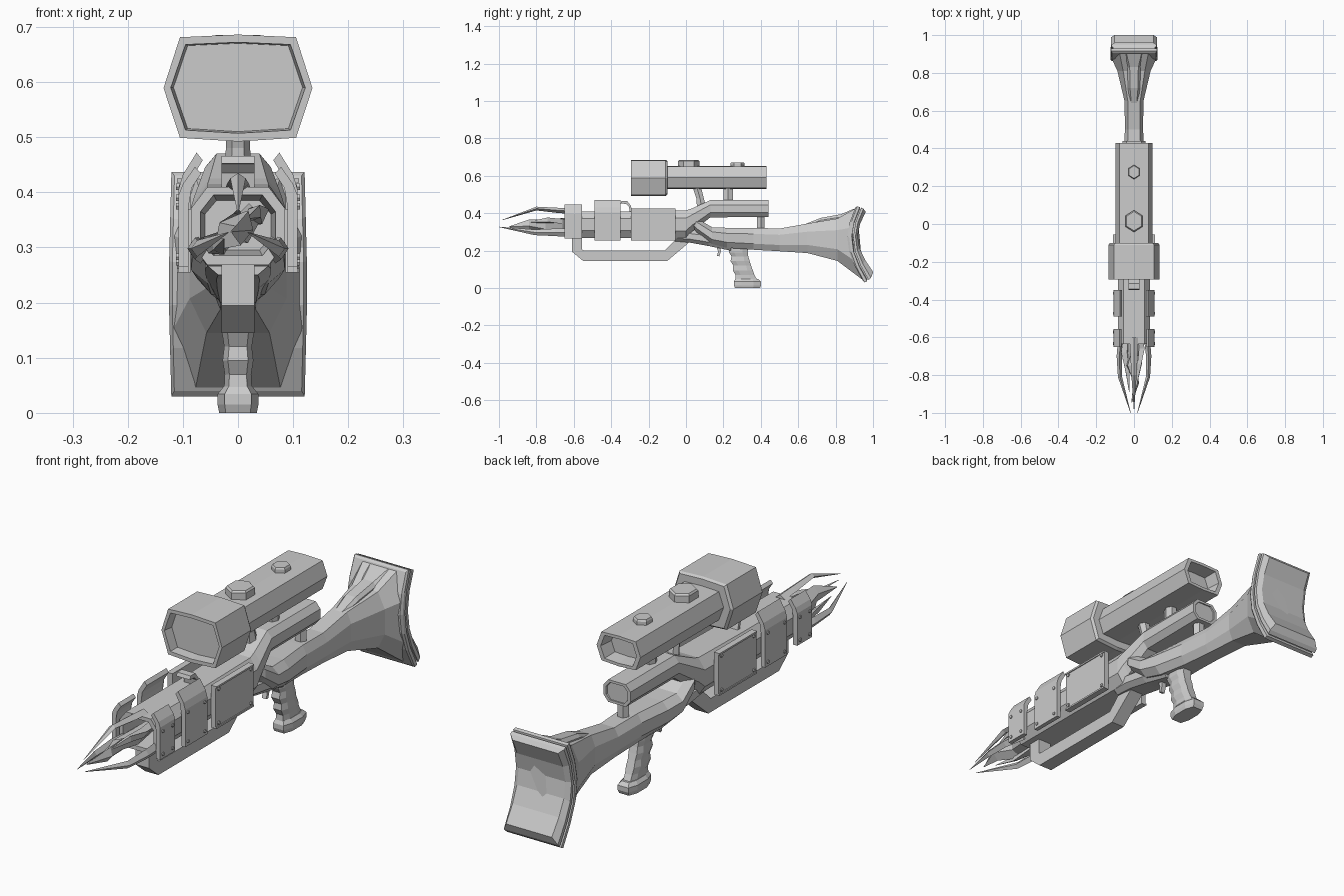
import bpy, bmesh, math

OCT = [(1, .45), (.65, 1), (-.65, 1), (-1, .45), (-1, -.45), (-.65, -1), (.65, -1), (1, -.45)]
SCOPE = [(1, 0), (.78, .95), (0, 1), (-.78, .95), (-1, 0), (-.78, -.93), (0, -1), (.78, -.93)]
HEX = [(1, 0), (.5, 1), (-.5, 1), (-1, 0), (-.5, -1), (.5, -1)]


def loft(name, rings, strip=False):
    """Skin a list of equal-length 3D rings and close both ends."""
    bm = bmesh.new()
    vs = [[bm.verts.new(p) for p in r] for r in rings]
    n = len(rings[0])
    for a, b in zip(vs, vs[1:]):
        for i in range(n):
            j = (i + 1) % n
            bm.faces.new((a[i], a[j], b[j], b[i]))
    for cap in (vs[0], vs[-1]):
        if strip:
            for i in range(n // 2 - 1):
                bm.faces.new((cap[i], cap[i + 1], cap[n - 2 - i], cap[n - 1 - i]))
        else:
            bm.faces.new(cap)
    bmesh.ops.recalc_face_normals(bm, faces=bm.faces)
    me = bpy.data.meshes.new(name)
    bm.to_mesh(me)
    bm.free()
    ob = bpy.data.objects.new(name, me)
    bpy.context.collection.objects.link(ob)
    return ob


def sec(y, zb, zt, hw, shape=OCT):
    c, h = (zb + zt) / 2, (zt - zb) / 2
    return [(x * hw, y, c + z * h) for x, z in shape]


def along_y(name, shape, sections):
    return loft(name, [sec(*s, shape) for s in sections])


def flat(name, y0z, hw, strip=False):
    """Side profile (y, z) extruded across x."""
    return loft(name, [[(x, y, z) for y, z in y0z] for x in (-hw, hw)], strip)


def upright(name, levels, shape):
    """Levels of (z, y front, y back, half width)."""
    return loft(name, [[(x * hw, (a + b) / 2 + y * (b - a) / 2, z) for x, y in shape]
                       for z, a, b, hw in levels])


def spike(name, pts, shape=((1, 0), (0, 1), (-1, 0), (0, -1)), twist=0):
    rings = []
    for k, (x, y, z, rx, rz) in enumerate(pts):
        c, s = math.cos(twist * k), math.sin(twist * k)
        rings.append([(x + u * rx * c - v * rz * s, y, z + u * rx * s + v * rz * c) for u, v in shape])
    return loft(name, rings)


# Scope: hooded front with recessed lens, hex body with hollow eyepiece
along_y("scope_hood", SCOPE, [(-.255, .51, .67, .117), (-.295, .507, .672, .122), (-.295, .492, .686, .135),
                              (-.11, .492, .686, .135), (-.10, .50, .68, .127)])
along_y("scope_body", SCOPE, [(-.11, .53, .652, .098), (.43, .53, .652, .098),
                              (.43, .542, .64, .08), (.37, .547, .635, .074)])
for name, y, r, z in (("scope_large_knob", 0.015, .058, .685), ("scope_small_knob", .275, .038, .672)):
    upright(name, [(.645, y - r, y + r, r * .9), (z - .007, y - r, y + r, r * .9),
                   (z, y - r * .88, y + r * .88, r * .8)],
            [(math.sin(i * math.pi / 3), math.cos(i * math.pi / 3)) for i in range(6)])
upright("scope_rear_mount", [(.46, .2, .25, .022), (.54, .2, .25, .022)], HEX)
upright("scope_front_mount", [(.42, .06, .11, .025), (.48, .055, .095, .022), (.54, .035, .08, .022)], HEX)

# Barrel housing running back into the upper tube
along_y("barrel_housing", OCT, [(-.5, .295, .385, .06), (-.635, .285, .395, .068), (-.635, .268, .41, .085),
                                (-.3, .268, .41, .085), (0, .265, .415, .085), (.03, .30, .425, .08),
                                (.13, .378, .47, .06), (.44, .38, .47, .06), (.44, .39, .46, .048),
                                (.435, .39, .46, .046)])
upright("tube_support", [(.30, .38, .42, .025), (.39, .38, .42, .025)], HEX)
flat("top_hook", [(-.30, .405), (-.305, .435), (-.32, .45), (-.35, .452), (-.345, .466), (-.315, .466),
                  (-.295, .44), (-.285, .405)], .03, True)

# Bolted side plates; the two forward pairs curl inwards at the top
straight = [(.086, .255), (.107, .255), (.107, .425), (.086, .425)]
mid = [(.09, .255), (.108, .255), (.108, .405), (.1, .432), (.075, .472), (.064, .458), (.084, .425), (.09, .40)]
fore = [(.09, .265), (.108, .265), (.108, .395), (.1, .415), (.078, .446), (.067, .434), (.084, .408), (.09, .39)]
for s, side in ((-1, "left"), (1, "right")):
    for label, prof, y0, y1, zt in (("main", straight, -.295, -.055, .41), ("middle", mid, -.49, -.35, .39),
                                    ("front", fore, -.65, -.555, .375)):
        loft(f"{label}_plate_{side}", [[(s * x, y, z) for x, z in prof] for y in (y0, y1)], len(prof) > 4)
        loft(f"{label}_plate_spacer_{side}", [[(s * x, y, z) for y, z in ((y0 + .03, .3), (y1 - .03, .3),
                                               (y1 - .03, .37), (y0 + .03, .37))] for x in (.07, .095)])
        for y in (y0 + .017, y1 - .017):
            for z in (prof[0][1] + .018, zt):
                loft(f"{label}_rivet_{side}", [[(s * x, y + u * .007, z + v * .006) for u, v in HEX]
                                               for x in (.1, .112)])

# Raised rim around each main plate
for s, side in ((-1, "left"), (1, "right")):
    for z in (.255, .418):
        loft(f"plate_rim_{side}", [[(s * x, y, zz) for x, zz in ((.1, z), (.111, z), (.111, z + .007), (.1, z + .007))]
                                   for y in (-.295, -.055)])

# Under-barrel guard rail
flat("lower_guard", [(-.61, .285), (-.61, .195), (-.55, .145), (-.1, .145), (.045, .268),
                     (-.045, .268), (-.115, .2), (-.545, .2), (-.555, .205), (-.555, .285)], .03, True)

# Butt pad follows a concave rear curve
LEVELS = [(0, .955), (.2, .912), (.4, .882), (.6, .872), (.8, .885), (1, .915)]


def butt_y(z):
    t = min(max((z - .03) / .405, 0), .999) * 5
    i = int(t)
    return LEVELS[i][1] + (LEVELS[i + 1][1] - LEVELS[i][1]) * (t - i)


def butt_ring(off, hw, zl, zh):
    col = [(y + off, zl + t * (zh - zl)) for t, y in LEVELS]
    return ([(-hw * (1 - .04 * abs(z - .23) / .2), y, z) for y, z in col]
            + [(hw * (1 - .04 * abs(z - .23) / .2), y, z) for y, z in reversed(col)])


loft("butt_pad", [butt_ring(-.01, .12, .04, .43), butt_ring(0, .126, .03, .437), butt_ring(.014, .126, .036, .433),
                  butt_ring(.014, .116, .045, .425), butt_ring(.022, .116, .048, .423),
                  butt_ring(.022, .125, .042, .43), butt_ring(.034, .125, .055, .424),
                  butt_ring(.046, .105, .085, .408)], True)

# Stock: wedge nose, slim wrist, flared butt
stock = [sec(*s) for s in ((.025, .335, .385, .06), (.06, .295, .372, .08), (.14, .235, .325, .085),
                           (.22, .215, .322, .075), (.36, .205, .322, .055), (.5, .197, .318, .048),
                           (.65, .187, .345, .05), (.81, .145, .372, .088))]
stock.append([(x, butt_y(z), z) for x, _, z in sec(0, .04, .43, .12)])
loft("stock", stock)
along_y("cheek_ridge", OCT, [(.62, .3, .335, .02), (.72, .33, .375, .032), (.83, .34, .395, .035), (.9, .36, .425, .06)])
along_y("lower_receiver", OCT, [(-.06, .25, .31, .055), (.02, .243, .31, .06), (.12, .225, .3, .058),
                                (.24, .2, .29, .05)])

# Grip with finger grooves, end cap and trigger
upright("pistol_grip", [(.23, .225, .335, .028), (.19, .23, .33, .03), (.17, .243, .333, .026), (.145, .238, .34, .029),
                        (.12, .253, .348, .025), (.095, .25, .357, .028), (.07, .265, .366, .024),
                        (.03, .262, .388, .026)], OCT)
upright("grip_cap", [(.048, .264, .388, .026), (.034, .256, .402, .037), (.015, .256, .402, .037),
                     (0, .262, .395, .034)], OCT)
flat("trigger", [(.16, .23), (.172, .195), (.166, .172), (.178, .17), (.186, .195), (.185, .23)], .01, True)

# Muzzle prongs: one above, two below
spike("top_prong", [(0, -.60, .41, .022, .014), (0, -.68, .415, .02, .014), (0, -.8, .425, .014, .01),
                    (0, -.985, .363, .001, .001)])
for s, side in ((-1, "left"), (1, "right")):
    spike(f"lower_prong_{side}", [(s * .068, -.60, .295, .016, .024), (s * .078, -.70, .298, .014, .02),
                                  (s * .074, -.81, .298, .011, .015), (s * .018, -1.0, .327, .001, .001)])

# Twisted shard cluster inside the prongs
spike("main_shard", [(0, -.55, .34, .03, .03), (.005, -.66, .335, .042, .03), (-.015, -.75, .33, .045, .024),
                     (.012, -.84, .335, .032, .016), (-.012, -.945, .328, .002, .002)], twist=.45)
spike("upper_shard", [(.02, -.56, .36, .02, .02), (.035, -.66, .358, .024, .018), (.03, -.74, .362, .018, .014),
                      (.015, -.85, .352, .001, .001)], twist=.5)
spike("lower_shard", [(-.03, -.56, .31, .022, .02), (-.045, -.68, .305, .026, .018), (-.035, -.78, .302, .018, .012),
                      (-.025, -.89, .315, .001, .001)], twist=-.5)
